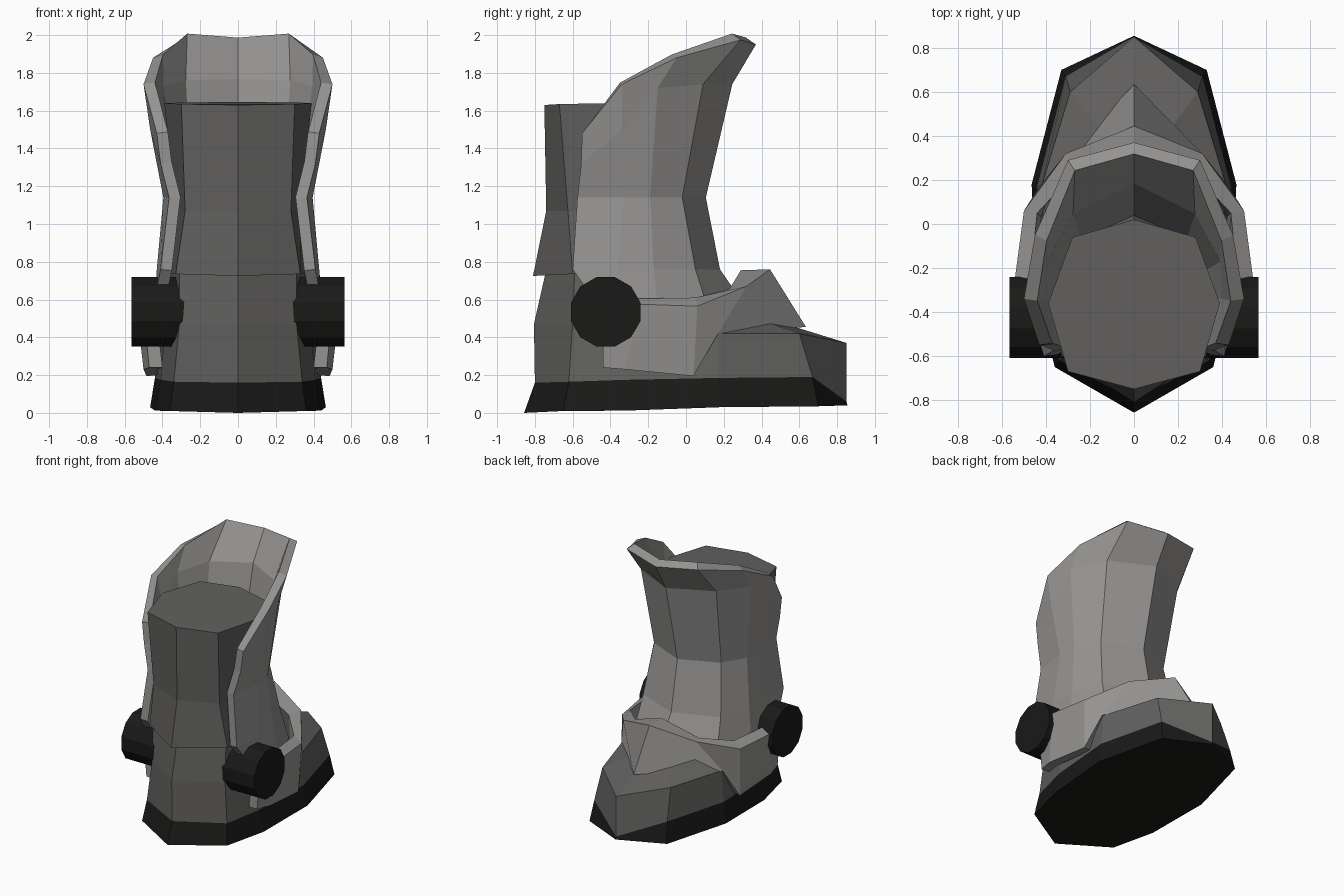
import bpy, bmesh, math
from mathutils import Matrix

if "Cube" in bpy.data.objects:
    bpy.data.objects.remove(bpy.data.objects["Cube"])


def material(name, g):
    m = bpy.data.materials.new(name)
    m.diffuse_color = (g, g * 0.98, g * 0.96, 1)
    m.use_nodes = True
    m.node_tree.nodes["Principled BSDF"].inputs["Base Color"].default_value = m.diffuse_color
    return m


BLACK, DARK, LIGHT = material("rubber", 0.01), material("leather", 0.12), material("plate", 0.3)


def finish(name, bm, mat):
    me = bpy.data.meshes.new(name)
    bm.to_mesh(me)
    bm.free()
    me.materials.append(mat)
    ob = bpy.data.objects.new(name, me)
    bpy.context.collection.objects.link(ob)
    return ob


def loft(name, rows, mat, kind="capped", thickness=0):
    """Skin half-sections mirrored in x.
    capped: closed rings with end caps; shell: open strips plus thickness;
    band: open strips that wrap from the last row to the first, ends filled."""
    bm = bmesh.new()
    rings = []
    for half in rows:
        mirrored = [(-x, y, z) for x, y, z in reversed(half) if x > 0]
        rings.append([bm.verts.new(p) for p in list(half) + mirrored])
    n = len(rings[0])
    pairs = list(zip(rings, rings[1:]))
    if kind == "band":
        pairs.append((rings[-1], rings[0]))
        bm.faces.new([r[0] for r in rings])
        bm.faces.new([r[-1] for r in rings])
    for a, b in pairs:
        for j in range(n if kind == "capped" else n - 1):
            k = (j + 1) % n
            bm.faces.new((a[j], b[j], b[k], a[k]))
    if kind == "capped":
        bm.faces.new(rings[0])
        bm.faces.new(rings[-1])
    if kind != "shell":
        bmesh.ops.recalc_face_normals(bm, faces=bm.faces)
    ob = finish(name, bm, mat)
    if kind == "shell":
        mod = ob.modifiers.new("thickness", 'SOLIDIFY')
        mod.thickness, mod.offset, mod.use_even_offset = thickness, -1, True
    return ob


# sole, flaring down to the ground and thinning at the toe tip
sole_top = [(0, -.80, .16), (.34, -.62, .165), (.41, -.32, .175), (.44, .17, .185), (.31, .67, .19), (0, .85, .06)]
loft("sole", [
    [(0, -.857, 0), (.36, -.65, .01), (.44, -.32, .012), (.465, .18, .03), (.33, .70, .035), (0, .855, .04)],
    sole_top], BLACK)

# foot with toe box and heel
loft("foot", [
    sole_top,
    [(0, -.805, .47), (.31, -.60, .47), (.385, -.3, .45), (.42, .17, .42), (.29, .60, .42), (0, .85, .37)],
    [(0, -.745, .735), (.31, -.59, .735), (.36, -.25, .735), (.27, .12, .56), (.17, .44, .475), (0, .56, .46)],
], DARK)

# leg shaft, eight-sided
loft("shaft", [
    [(0, -.81, .725), (.33, -.60, .735), (.36, -.25, .735), (.24, -.02, .735), (0, .08, .735)],
    [(0, -.74, 1.07), (.28, -.625, 1.07), (.33, -.3, 1.07), (.22, -.09, 1.07), (0, .02, 1.07)],
    [(0, -.75, 1.63), (.30, -.67, 1.635), (.39, -.36, 1.64), (.28, -.06, 1.645), (0, .02, 1.645)],
], DARK)

# tall shin plate, open toward the front
loft("shin_plate", [
    [(.43, -.55, 1.48), (.50, -.34, 1.74), (.45, -.05, 1.88), (.30, .29, 1.975), (0, .37, 1.95)],
    [(.41, -.555, 1.32), (.465, -.34, 1.50), (.45, -.15, 1.72), (.32, .09, 1.74), (0, .245, 1.74)],
    [(.365, -.575, 1.14), (.395, -.33, 1.14), (.385, -.19, 1.14), (.285, -.02, 1.14), (0, .105, 1.14)],
    [(.41, -.60, .76), (.43, -.36, .76), (.42, -.17, .76), (.33, .05, .76), (0, .18, .76)],
    [(.43, -.53, .66), (.44, -.36, .56), (.45, -.15, .54), (.35, .12, .54), (0, .29, .60)],
], LIGHT, "shell", 0.06)

# instep guard wrapping the foot, with a broad rim
loft("instep_guard", [
    [(.44, -.44, .60), (.47, -.24, .605), (.44, .05, .61), (.27, .23, .655), (0, .29, .755)],
    [(.50, -.44, .57), (.54, -.24, .575), (.50, .06, .565), (.31, .32, .67), (0, .445, .76)],
    [(.47, -.44, .24), (.50, -.32, .23), (.485, .04, .195), (.43, .17, .42), (0, .635, .455)],
    [(.40, -.44, .24), (.43, -.32, .23), (.42, .03, .20), (.37, .12, .42), (0, .54, .45)],
], LIGHT, "band")

# ankle pivots
for side, sign in (("right", 1), ("left", -1)):
    bm = bmesh.new()
    bmesh.ops.create_cone(bm, cap_ends=True, segments=12, radius1=.19, radius2=.19, depth=.285,
                          matrix=Matrix.Translation((sign * .4225, -.425, .535))
                          @ Matrix.Rotation(math.pi / 2, 4, 'Y')
                          @ Matrix.Rotation(math.pi / 12, 4, 'Z'))
    finish("ankle_pivot_" + side, bm, BLACK)
